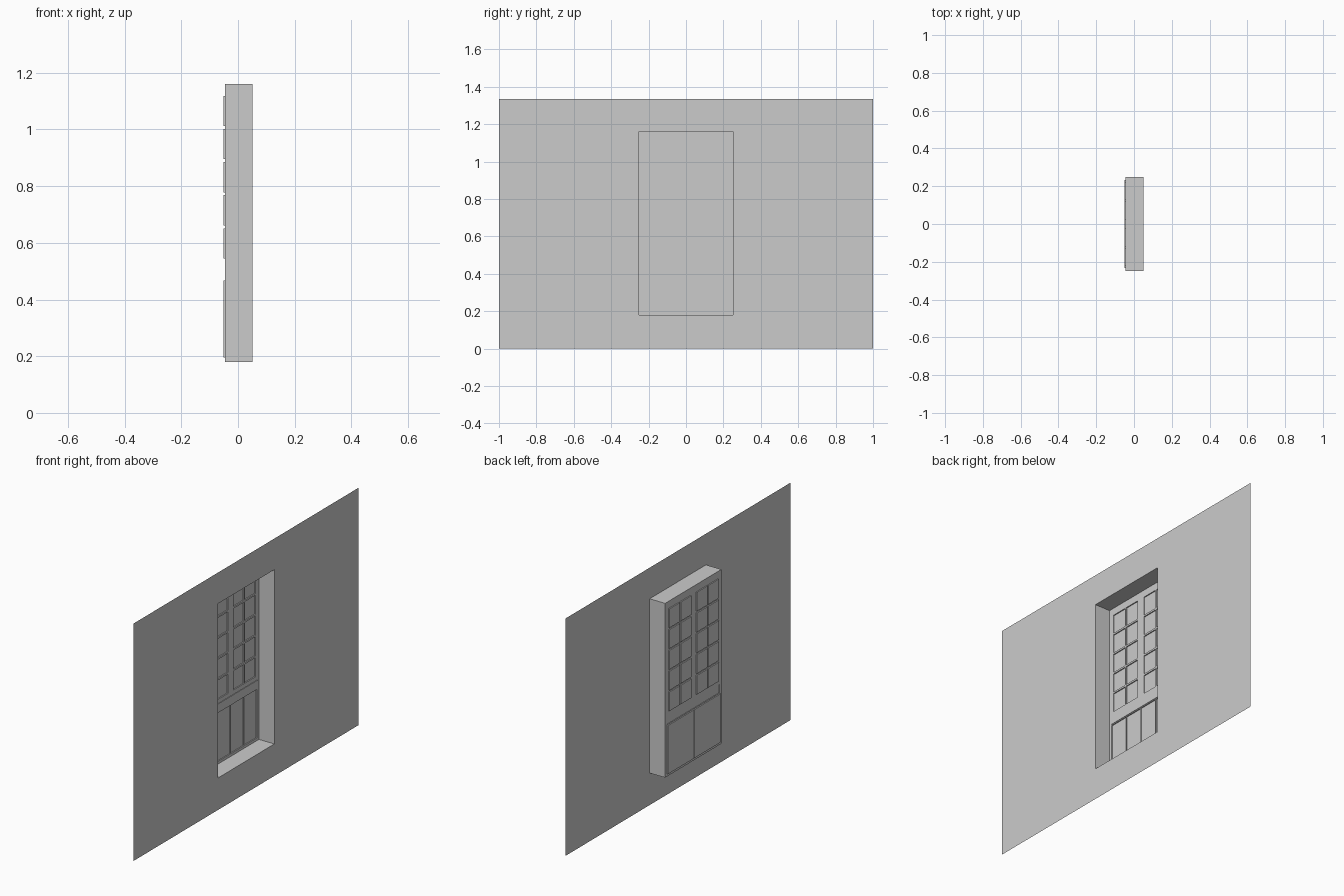
import bpy

if "Cube" in bpy.data.objects:
    bpy.data.objects.remove(bpy.data.objects["Cube"])

WALL_X, BACK_X, PANE_X = 0.051, -0.045, -0.051
HALF_W, Z0, Z1 = 0.25, 0.18, 1.16


def make_object(name, quads):
    """Build a mesh object from a list of quads and weld shared corners."""
    verts, index, faces = [], {}, []
    for quad in quads:
        face = []
        for p in quad:
            key = tuple(round(c, 5) for c in p)
            if key not in index:
                index[key] = len(verts)
                verts.append(key)
            face.append(index[key])
        faces.append(face)
    mesh = bpy.data.meshes.new(name)
    mesh.from_pydata(verts, [], faces)
    obj = bpy.data.objects.new(name, mesh)
    bpy.context.collection.objects.link(obj)
    return obj


def rect(r, x):
    """Rectangle (y0, y1, z0, z1) facing +x."""
    a, b, c, d = r
    return [(x, a, c), (x, b, c), (x, b, d), (x, a, d)]


def sides(r, x0, x1):
    """Four inward-facing walls joining a rectangle at x0 to its copy at x1."""
    front, back = rect(r, x0), rect(r, x1)
    return [[front[i], front[(i + 1) % 4], back[(i + 1) % 4], back[i]]
            for i in range(4)]


def sheet(outer, holes, x):
    """Flat sheet with rectangular openings."""
    ys = sorted({v for r in [outer] + holes for v in r[:2]})
    zs = sorted({v for r in [outer] + holes for v in r[2:]})
    quads = []
    for y0, y1 in zip(ys, ys[1:]):
        for z0, z1 in zip(zs, zs[1:]):
            cy, cz = (y0 + y1) / 2, (z0 + z1) / 2
            if not any(a < cy < b and c < cz < d for a, b, c, d in holes):
                quads.append(rect((y0, y1, z0, z1), x))
    return quads


def pressed(panels, depth):
    """Panels pushed away from the frame plane to the given depth."""
    return [q for r in panels for q in [rect(r, depth)] + sides(r, BACK_X, depth)]


opening = (-HALF_W, HALF_W, Z0, Z1)

# wall with its opening, and the reveal running through it
make_object("wall", sheet((-1, 1, 0, 1.335), [opening], WALL_X))
make_object("reveal", sides(opening, WALL_X, BACK_X))

# small upper panes: four columns, five rows
columns = [(-0.22, -0.127), (-0.118, -0.025), (0.025, 0.118), (0.127, 0.22)]
panes = [(a, b, 0.544 + 0.117 * i, 0.651 + 0.117 * i)
         for a, b in columns for i in range(5)]

# four lower doors with narrow gaps, and the rail above them
doors = [(-0.234 + 0.1175 * i, -0.1185 + 0.1175 * i, 0.195, 0.468)
         for i in range(4)]
rail = [(-0.235, 0.235, 0.472, 0.52)]

make_object("window_frame", sheet(opening, panes + doors + rail, BACK_X))
make_object("window_panes", pressed(panes, PANE_X))
make_object("lower_doors", pressed(doors, PANE_X))
make_object("middle_rail", pressed(rail, BACK_X + 0.003))
